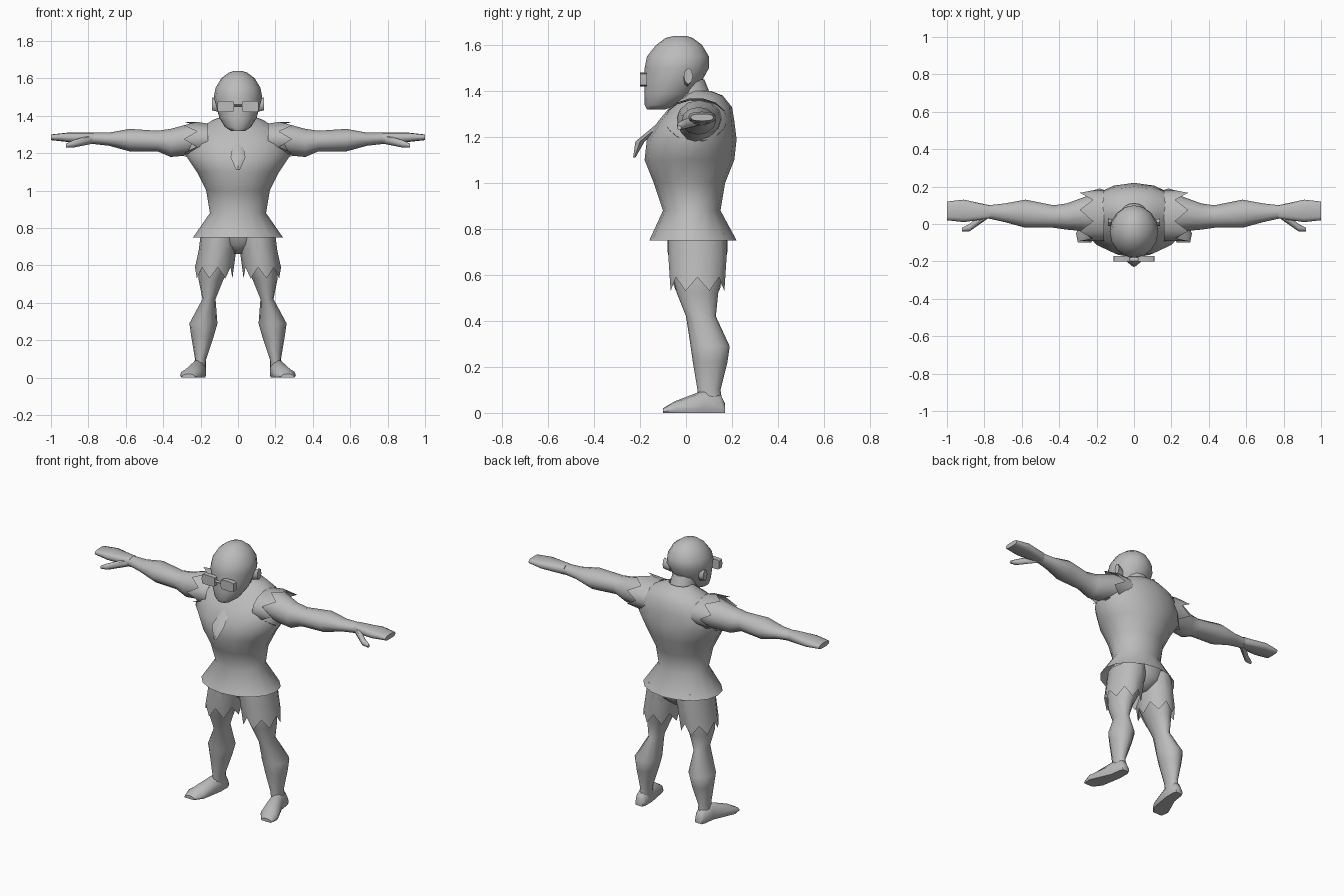
import bpy, bmesh
from math import sin, cos, pi, radians, copysign

cube = bpy.data.objects.get("Cube")
if cube:
    bpy.data.objects.remove(cube)

shade = (.5, .5, .5, 1)
grey = bpy.data.materials.new("plain_grey")
grey.use_nodes = True
grey.diffuse_color = shade
grey.node_tree.nodes["Principled BSDF"].inputs["Base Color"].default_value = shade


# Cross-sections: a position along the part, then the limits across it
def body_ring(height, half_width, front, back):
    return height, -half_width, half_width, front, back


def leg_ring(height, inner, outer, front, back):
    return height, inner, outer, front, back


def arm_ring(reach, front, back, bottom, top):
    return reach, front, back, bottom, top


def foot_ring(depth, inner, outer, top):
    return depth, inner, outer, -top / 2, top


def ring_points(axis, ring, sides, roundness, jag):
    """Points round one section; jag moves every other point along the axis."""
    along, low_a, high_a, low_b, high_b = ring
    for i in range(sides):
        turn = 2 * pi * i / sides
        across = copysign(abs(cos(turn)) ** roundness, cos(turn))
        upward = copysign(abs(sin(turn)) ** roundness, sin(turn))
        a = (low_a + high_a + (high_a - low_a) * across) / 2
        b = (low_b + high_b + (high_b - low_b) * upward) / 2
        shifted = along + jag * (i % 2)
        x, y, z = {'X': (shifted, a, b), 'Y': (a, shifted, b), 'Z': (a, b, shifted)}[axis]
        yield x, y, max(z, 0)


def loft(name, axis, rings, sides=12, mirror=False, capped=True, jag=0, roundness=1):
    bm = bmesh.new()
    rows = []
    for ring in rings:
        torn = jag if ring is rings[-1] else 0
        points = ring_points(axis, ring, sides, roundness, torn)
        rows.append([bm.verts.new(point) for point in points])
    for lower, upper in zip(rows, rows[1:]):
        for i in range(sides):
            bm.faces.new((lower[i - 1], lower[i], upper[i], upper[i - 1]))
    if capped:
        bm.faces.new(rows[0])
        bm.faces.new(rows[-1])
    bmesh.ops.recalc_face_normals(bm, faces=bm.faces)
    mesh = bpy.data.meshes.new(name)
    bm.to_mesh(mesh)
    bm.free()
    mesh.materials.append(grey)
    part = bpy.data.objects.new(name, mesh)
    bpy.context.collection.objects.link(part)
    bpy.ops.object.select_all(action='DESELECT')
    part.select_set(True)
    bpy.context.view_layer.objects.active = part
    bpy.ops.object.shade_smooth_by_angle(angle=radians(50))
    if mirror:
        part.modifiers.new("mirror", 'MIRROR').use_mirror_merge = False


# Jacket with a flared hem, open underneath
loft("jacket", 'Z', [
    body_ring(height=.75, half_width=.24, front=-.16, back=.22),
    body_ring(height=.88, half_width=.15, front=-.1, back=.15),
    body_ring(height=1, half_width=.17, front=-.14, back=.17),
    body_ring(height=1.1, half_width=.22, front=-.18, back=.21),
    body_ring(height=1.19, half_width=.28, front=-.17, back=.22),
    body_ring(height=1.27, half_width=.27, front=-.12, back=.21),
    body_ring(height=1.33, half_width=.21, front=-.07, back=.2),
    body_ring(height=1.38, half_width=.13, front=-.01, back=.16),
    body_ring(height=1.4, half_width=.07, front=0, back=.11),
], sides=16, capped=False)

# Neck and head
loft("neck", 'Z', [
    body_ring(height=1.3, half_width=.08, front=-.03, back=.14),
    body_ring(height=1.45, half_width=.07, front=-.08, back=.08),
])
loft("head", 'Z', [
    body_ring(height=1.32, half_width=.04, front=-.17, back=-.09),
    body_ring(height=1.34, half_width=.07, front=-.18, back=-.03),
    body_ring(height=1.39, half_width=.1, front=-.18, back=.04),
    body_ring(height=1.5, half_width=.13, front=-.18, back=.1),
    body_ring(height=1.55, half_width=.12, front=-.17, back=.1),
    body_ring(height=1.6, half_width=.09, front=-.13, back=.07),
    body_ring(height=1.63, half_width=.05, front=-.09, back=.03),
    body_ring(height=1.64, half_width=.02, front=-.05, back=0),
], sides=16)
loft("ear", 'X', [
    arm_ring(reach=.1, front=-.01, back=.02, bottom=1.42, top=1.48),
    arm_ring(reach=.14, front=-.01, back=.03, bottom=1.43, top=1.5),
], sides=8, mirror=True)

# Glasses
for_lens = dict(inner=.02, outer=.11)
loft("glasses_lens", 'Y', [
    (depth, for_lens["inner"], for_lens["outer"], 1.42, 1.48) for depth in (-.2, -.17)
], mirror=True, roundness=.3)
loft("glasses_bridge", 'X', [
    arm_ring(reach=side, front=-.2, back=-.18, bottom=1.45, top=1.46) for side in (-.03, .03)
], sides=6)

# Tie hanging forward from the collar
loft("tie", 'Z', [
    body_ring(height=1.11, half_width=.01, front=-.23, back=-.22),
    body_ring(height=1.18, half_width=.04, front=-.22, back=-.18),
    body_ring(height=1.28, half_width=.02, front=-.1, back=-.06),
    body_ring(height=1.32, half_width=.02, front=-.05, back=-.03),
], sides=4)

# Arms, hands and torn sleeves
loft("arm", 'X', [
    arm_ring(reach=.16, front=-.04, back=.16, bottom=1.21, top=1.36),
    arm_ring(reach=.25, front=-.04, back=.15, bottom=1.19, top=1.36),
    arm_ring(reach=.36, front=-.03, back=.11, bottom=1.18, top=1.33),
    arm_ring(reach=.43, front=-.02, back=.1, bottom=1.21, top=1.32),
    arm_ring(reach=.58, front=-.02, back=.13, bottom=1.21, top=1.33),
    arm_ring(reach=.69, front=.01, back=.11, bottom=1.24, top=1.31),
    arm_ring(reach=.78, front=.03, back=.1, bottom=1.25, top=1.31),
], mirror=True)
loft("hand", 'X', [
    arm_ring(reach=.77, front=.03, back=.1, bottom=1.25, top=1.31),
    arm_ring(reach=.91, front=.01, back=.13, bottom=1.26, top=1.31),
    arm_ring(reach=1, front=.02, back=.12, bottom=1.27, top=1.3),
], mirror=True, roundness=.7)
loft("thumb", 'X', [
    arm_ring(reach=.78, front=.03, back=.08, bottom=1.25, top=1.3),
    arm_ring(reach=.88, front=-.04, back=0, bottom=1.23, top=1.27),
    arm_ring(reach=.92, front=-.04, back=-.02, bottom=1.23, top=1.25),
], sides=8, mirror=True)
loft("torn_sleeve", 'X', [
    arm_ring(reach=.16, front=-.09, back=.18, bottom=1.19, top=1.36),
    arm_ring(reach=.22, front=-.09, back=.18, bottom=1.18, top=1.37),
], sides=14, mirror=True, capped=False, jag=.07)

# Hips and legs
loft("hips", 'Z', [
    body_ring(height=.66, half_width=.03, front=0, back=.11),
    body_ring(height=.71, half_width=.12, front=-.06, back=.17),
    body_ring(height=.78, half_width=.18, front=-.08, back=.18),
    body_ring(height=.88, half_width=.14, front=-.09, back=.14),
])
loft("leg", 'Z', [
    leg_ring(height=.78, inner=0, outer=.19, front=-.08, back=.18),
    leg_ring(height=.7, inner=0, outer=.2, front=-.08, back=.18),
    leg_ring(height=.6, inner=.04, outer=.21, front=-.06, back=.16),
    leg_ring(height=.52, inner=.08, outer=.21, front=-.04, back=.14),
    leg_ring(height=.42, inner=.12, outer=.19, front=0, back=.13),
    leg_ring(height=.29, inner=.11, outer=.26, front=.02, back=.19),
    leg_ring(height=.22, inner=.13, outer=.25, front=.03, back=.18),
    leg_ring(height=.1, inner=.17, outer=.23, front=.05, back=.15),
    leg_ring(height=.03, inner=.17, outer=.24, front=.05, back=.16),
], mirror=True)
loft("foot", 'Y', [
    foot_ring(depth=.17, inner=.18, outer=.23, top=.04),
    foot_ring(depth=.15, inner=.17, outer=.24, top=.08),
    foot_ring(depth=.08, inner=.17, outer=.25, top=.1),
    foot_ring(depth=-.05, inner=.19, outer=.31, top=.05),
    foot_ring(depth=-.1, inner=.23, outer=.3, top=.02),
], mirror=True)
loft("torn_shorts", 'Z', [
    leg_ring(height=.76, inner=0, outer=.2, front=-.08, back=.18),
    leg_ring(height=.68, inner=.01, outer=.21, front=-.08, back=.18),
    leg_ring(height=.59, inner=.03, outer=.23, front=-.07, back=.17),
], sides=14, mirror=True, capped=False, jag=-.06)
